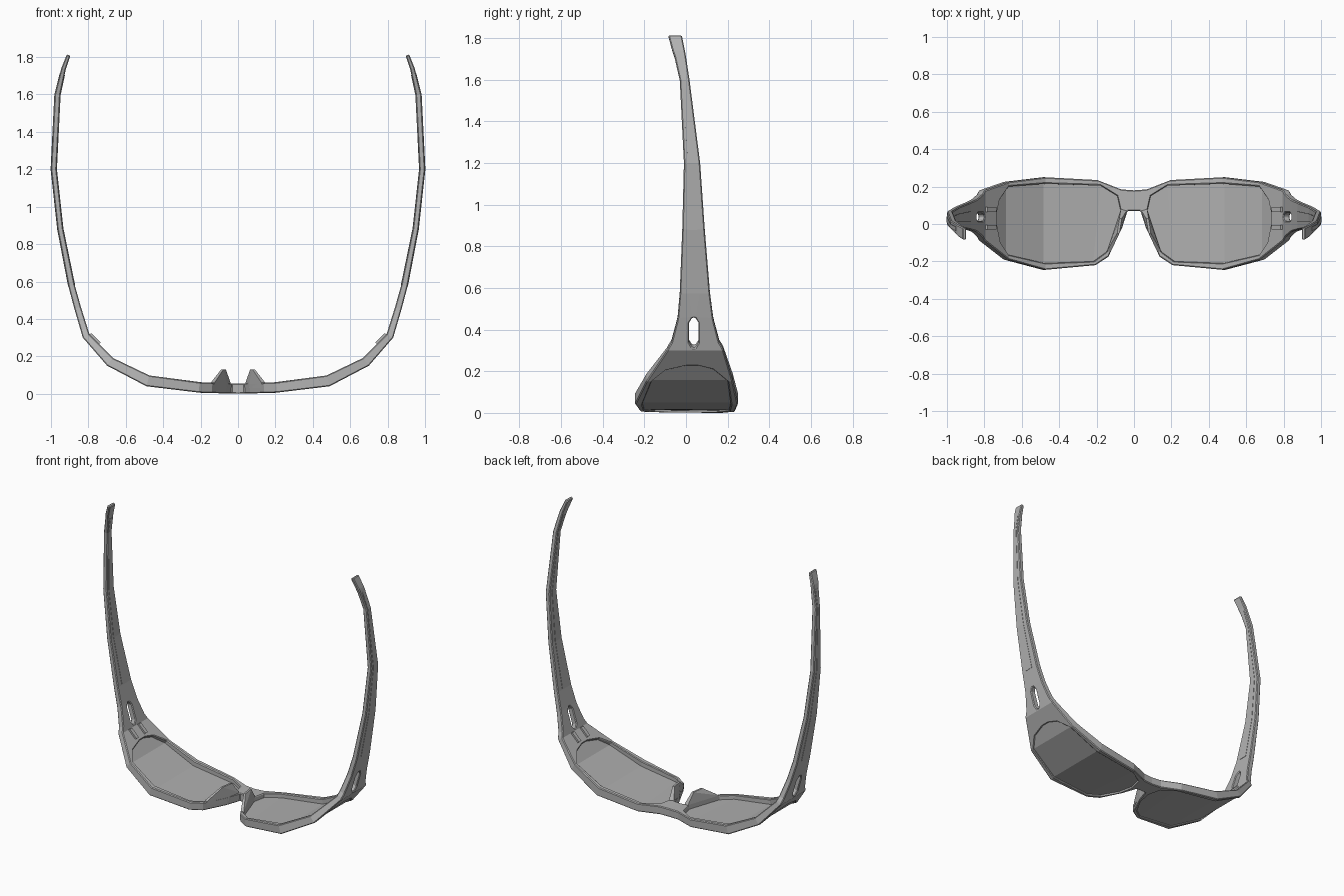
import bpy, bmesh
from mathutils import Vector

cube = bpy.data.objects.get("Cube")
if cube:
    bpy.data.objects.remove(cube)


def material(name, v):
    m = bpy.data.materials.new(name)
    m.use_nodes = True
    m.diffuse_color = (v, v, v, 1)
    m.node_tree.nodes["Principled BSDF"].inputs["Base Color"].default_value = (v, v, v, 1)
    return m


FRAME = material("frame grey", 0.45)
LENS = material("lens grey", 0.43)

# Outer wrap curve (x, z) from the bridge to the temple tip, with wall thickness
PATH = [Vector(p) for p in (
    (0, 0), (.2, .005), (.49, .04), (.7, .15), (.83, .3), (.9, .54),
    (.965, .88), (1, 1.2), (.98, 1.6), (.945, 1.74), (.915, 1.815))]
THICK = [.055, .055, .06, .052, .04, .035, .03, .03, .03, .025, .02]
LAST = len(PATH) - 1


def normal(i):
    if i == 0:
        return Vector((0, 1))
    t = (PATH[min(i + 1, LAST)] - PATH[i - 1]).normalized()
    return Vector((-t.y, t.x))


def surf(s, y, layer, lift):
    """Point on the wrap: layer 0 is outside, 1 inside; lift adds a distance inward."""
    i = min(int(s), LAST - 1)
    f = s - i
    n = normal(i).lerp(normal(i + 1), f)
    d = layer * (THICK[i] * (1 - f) + THICK[i + 1] * f) + lift
    p = PATH[i].lerp(PATH[i + 1], f) + n * d
    return Vector((p.x, y, p.y))


def at_x(points):
    """Turn (x, y) points into (station, y) points."""
    out = []
    for x, y in points:
        i = next(k for k in range(LAST) if x <= PATH[k + 1].x)
        out.append((i + (x - PATH[i].x) / (PATH[i + 1].x - PATH[i].x), y))
    return out


def finish(name, bm, mat, bevel=0):
    bmesh.ops.recalc_face_normals(bm, faces=bm.faces[:])
    me = bpy.data.meshes.new(name)
    bm.to_mesh(me)
    bm.free()
    me.materials.append(mat)
    ob = bpy.data.objects.new(name, me)
    bpy.context.collection.objects.link(ob)
    if bevel:
        b = ob.modifiers.new("soft edges", "BEVEL")
        b.width, b.segments, b.limit_method, b.angle_limit = bevel, 1, "ANGLE", 0.9
    ob.modifiers.new("both sides", "MIRROR").use_clip = True
    return ob


def shell(name, pts, faces, outer, inner, mat, bevel=0):
    """Solid sheet on the wrap; outer and inner are (layer, lift) pairs."""
    bm = bmesh.new()
    a = [bm.verts.new(surf(s, y, *outer)) for s, y in pts]
    b = [bm.verts.new(surf(s, y, *inner)) for s, y in pts]
    count = {}
    for f in faces:
        bm.faces.new([a[i] for i in f])
        bm.faces.new([b[i] for i in reversed(f)])
        for e in zip(f, f[1:] + f[:1]):
            key = tuple(sorted(e))
            count[key] = count.get(key, 0) + 1
    for (i, j), n in count.items():
        on_centre = pts[i][0] == 0 and pts[j][0] == 0
        if n == 1 and not on_centre:
            bm.faces.new((a[i], a[j], b[j], b[i]))
    loose = [v for v in bm.verts if not v.link_faces]
    bmesh.ops.delete(bm, geom=loose, context="VERTS")
    return finish(name, bm, mat, bevel)


# Matching rim outline and lens outline, starting at the upper nose corner
rim = at_x([(.07, .185), (.2, .235), (.49, .25), (.7, .225), (.83, .18), (.83, .06),
            (.83, .015), (.83, -.09), (.7, -.19), (.49, -.245), (.21, -.22),
            (.14, -.175), (.065, -.02), (.035, .07)])
lens = at_x([(.09, .15), (.18, .205), (.49, .215), (.7, .2), (.75, .13), (.765, .06),
             (.765, 0), (.745, -.1), (.7, -.165), (.49, -.21), (.22, -.2),
             (.15, -.15), (.09, -.04), (.07, .06)])
N = len(rim)

# Frame: rim ring, bridge and temple in one shell
pts = rim + lens
faces = [[i, (i + 1) % N, N + (i + 1) % N, N + i] for i in range(N)]
centre = len(pts)
pts += [(0, .18), (0, .07)]
faces.append([centre, 0, N - 1, centre + 1])

# Temple stations: position, then four heights across (the middle pair edge the slot and grip)
temple = [
    (4.05, -.085, .03, .045, .175), (4.15, -.07, .015, .06, .16),
    (4.55, -.045, .015, .06, .135), (4.65, -.04, .03, .045, .13),
    (5.1, -.03, .012, .068, .115), (6, -.018, .012, .055, .09),
    (7, -.01, .01, .04, .068), (8, -.03, -.022, .0, .017),
    (8.8, -.055, -.037, -.015, 0), (9, -.065, -.05, -.03, -.005),
    (10, -.085, -.06, -.04, -.02)]
rows = [[7, 6, 5, 4]]
for s, *ys in temple:
    rows.append(list(range(len(pts), len(pts) + 4)))
    pts += [(s, y) for y in ys]
for k in range(len(rows) - 1):
    for c in range(3):
        if c == 1 and 1 <= k <= 3:
            continue  # open slot at the hinge
        faces.append([rows[k][c], rows[k + 1][c], rows[k + 1][c + 1], rows[k][c + 1]])
shell("frame", pts, faces, (0, 0), (1, 0), FRAME, bevel=.005)

# Lenses
lens_faces = [[0, 1, 10, 11, 12, 13], [1, 2, 9, 10], [2, 3, 8, 9], [3, 4, 7, 8], [4, 5, 6, 7]]
shell("lenses", lens, lens_faces, (0, .01), (0, .026), LENS)

# Grip strips let into the temples
strip = [(s, y) for s, lo, a, b, hi in temple[4:9] for y in (a, b)]
strip_faces = [[i, i + 2, i + 3, i + 1] for i in range(0, len(strip) - 2, 2)]
shell("temple_grips", strip, strip_faces, (0, -.002), (1, .002), FRAME)

# Hinge knuckles on the inside of the temple roots
for name, lo, hi in (("lower_hinges", -.03, -.005), ("upper_hinges", .065, .09)):
    block = [(s, y) for s in (3.6, 4.0) for y in (lo, hi)]
    shell(name, block, [[0, 2, 3, 1]], (1, -.01), (1, .012), FRAME)

# Nose pads: ridges rising from the inner nose edges
bm = bmesh.new()
base = [(.04, .07), (.07, .08), (.092, -.04), (.145, -.145), (.125, -.15), (.06, -.01)]
for x, y in base:
    bm.verts.new((x, y, .03))
    bm.verts.new((x, y, .06))
for x, y in ((.065, .03), (.078, .03), (.078, -.05), (.09, -.05)):
    bm.verts.new((x, y, .13))
hull = bmesh.ops.convex_hull(bm, input=bm.verts[:])
bmesh.ops.delete(bm, geom=list({v for v in hull["geom_interior"] + hull["geom_unused"]
                                if isinstance(v, bmesh.types.BMVert)}), context="VERTS")
finish("nose_pads", bm, FRAME)
